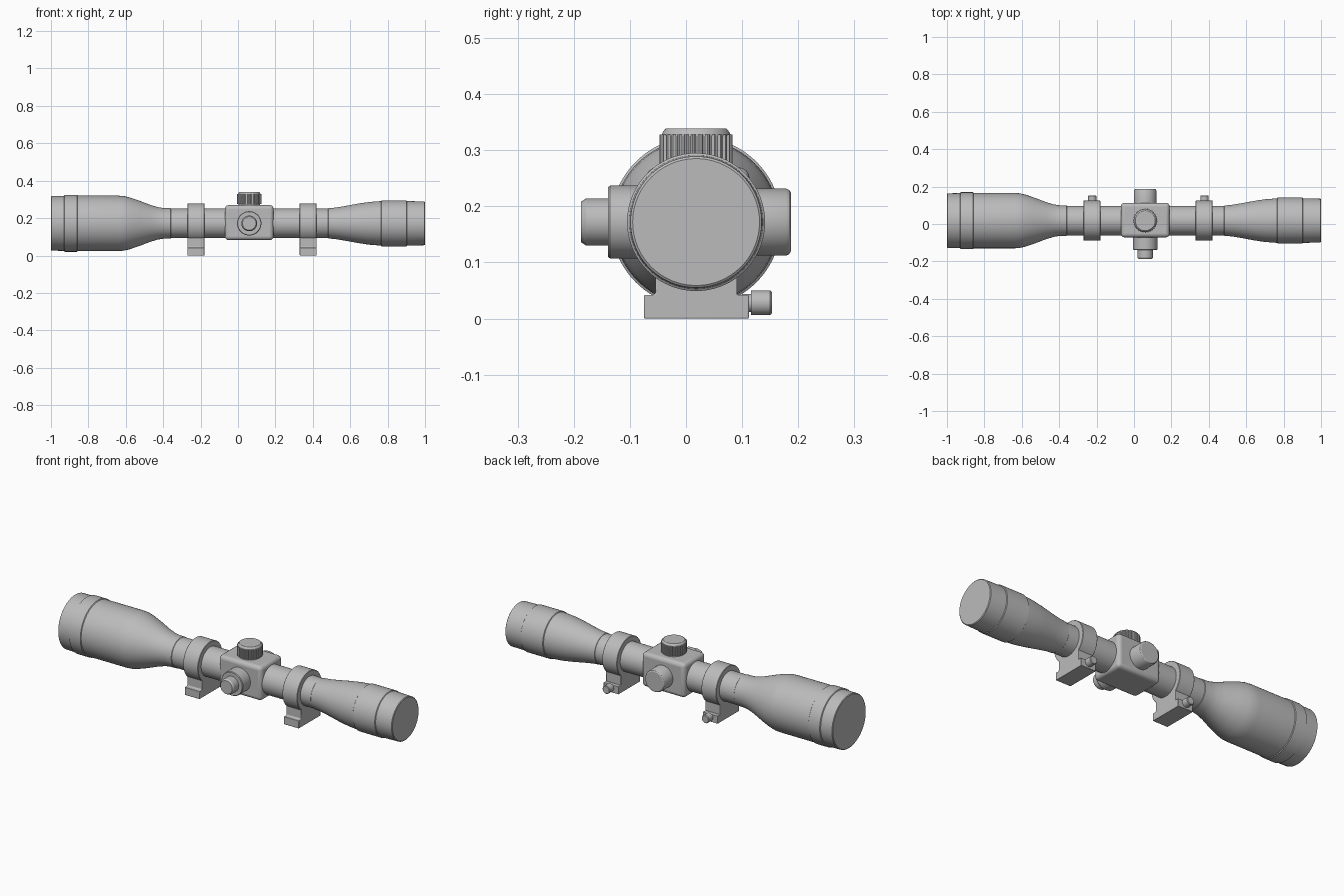
import bpy, bmesh, math
from mathutils import Vector

if "Cube" in bpy.data.objects:
    bpy.data.objects.remove(bpy.data.objects["Cube"], do_unlink=True)

CY, CZ = 0.018, 0.172      # optical axis
TX = 0.06                  # turret centre along the tube
X, Y, Z = Vector((1, 0, 0)), Vector((0, 1, 0)), Vector((0, 0, 1))

grey = bpy.data.materials.new("satin grey")
grey.use_nodes = True
grey.diffuse_color = (0.5, 0.5, 0.5, 1)
grey.node_tree.nodes["Principled BSDF"].inputs["Base Color"].default_value = (0.5, 0.5, 0.5, 1)


def finish(name, bm, bevel=0.0, segments=2):
    bmesh.ops.recalc_face_normals(bm, faces=bm.faces)
    mesh = bpy.data.meshes.new(name)
    bm.to_mesh(mesh)
    bm.free()
    mesh.materials.append(grey)
    obj = bpy.data.objects.new(name, mesh)
    bpy.context.collection.objects.link(obj)
    if bevel:
        mod = obj.modifiers.new("Rounded edges", "BEVEL")
        mod.width, mod.segments = bevel, segments
    bpy.ops.object.select_all(action="DESELECT")
    obj.select_set(True)
    bpy.context.view_layer.objects.active = obj
    bpy.ops.object.shade_smooth_by_angle(angle=math.radians(30))
    return obj


def lathe(name, profile, axis, origin, sides=64, groove=0.0):
    """Turn (distance, radius) pairs about an axis; groove cuts knurling."""
    bm = bmesh.new()
    turn = Z.rotation_difference(axis)
    rings = []
    for d, r in profile:
        ring = []
        for i in range(sides):
            a = math.tau * i / sides
            rr = r - (groove if i % 4 < 2 else 0)
            ring.append(bm.verts.new(Vector(origin) + turn @ Vector((rr * math.cos(a), rr * math.sin(a), d))))
        rings.append(ring)
    for lo, hi in zip(rings, rings[1:]):
        for i in range(sides):
            j = (i + 1) % sides
            bm.faces.new((lo[i], lo[j], hi[j], hi[i]))
    bm.faces.new(rings[0])
    bm.faces.new(rings[-1])
    return finish(name, bm)


def extrude_x(name, outline, x0, x1, bevel=0.0):
    bm = bmesh.new()
    face = bm.faces.new([bm.verts.new((x0, y, z)) for y, z in outline])
    out = bmesh.ops.extrude_face_region(bm, geom=[face])
    moved = [v for v in out["geom"] if isinstance(v, bmesh.types.BMVert)]
    bmesh.ops.translate(bm, verts=moved, vec=(x1 - x0, 0, 0))
    return finish(name, bm, bevel)


# Main tube with objective bell and eyepiece
lathe("scope_tube", [
    (-1, 0.142), (-0.997, 0.146), (-0.93, 0.147), (-0.927, 0.152), (-0.86, 0.152),
    (-0.857, 0.148), (-0.64, 0.148), (-0.61, 0.146), (-0.58, 0.139), (-0.53, 0.122),
    (-0.47, 0.099), (-0.43, 0.087), (-0.40, 0.082), (-0.36, 0.081), (-0.358, 0.079),
    (0.482, 0.079), (0.484, 0.081), (0.52, 0.084), (0.57, 0.092), (0.64, 0.105),
    (0.70, 0.114), (0.765, 0.119), (0.768, 0.123), (0.90, 0.123), (0.903, 0.119),
    (0.997, 0.117), (1, 0.113)], X, (0, CY, CZ), 96)

# Turret housing
bm = bmesh.new()
bmesh.ops.create_cube(bm, size=1)
bmesh.ops.scale(bm, verts=bm.verts, vec=(0.26, 0.185, 0.187))
bmesh.ops.translate(bm, verts=bm.verts, vec=(TX, 0.021, 0.176))
finish("turret_housing", bm, 0.02, 4)

# Elevation turret: neck, knurled grip and cap
top = (TX, CY, 0)
lathe("elevation_neck", [(0.25, 0.058), (0.285, 0.058)], Z, top)
lathe("elevation_grip", [(0.276, 0.065), (0.328, 0.065)], Z, top, 120, 0.004)
lathe("elevation_cap", [(0.325, 0.062), (0.329, 0.061), (0.337, 0.056), (0.339, 0.053)], Z, top)

# Side turrets on the back and front
lathe("back_turret", [(0.10, 0.06), (0.178, 0.06), (0.184, 0.057), (0.187, 0.052)], Y, (TX, 0, CZ))
lathe("front_turret_base", [(0.05, 0.065), (0.135, 0.065), (0.139, 0.062)], -Y, (TX, 0, CZ))
lathe("front_turret_knob", [(0.13, 0.042), (0.178, 0.042), (0.187, 0.036)], -Y, (TX, 0, CZ))

# Mounting rings with feet and clamp screws
foot = [(-0.054, 0.13), (-0.054, 0.046), (-0.058, 0.042), (-0.075, 0.042), (-0.075, 0),
        (0.112, 0), (0.112, 0.042), (0.091, 0.042), (0.091, 0.13)]
for side, x in (("objective", -0.225), ("eyepiece", 0.375)):
    lathe(side + "_ring", [(-0.045, 0.105), (-0.043, 0.107), (0.043, 0.107), (0.045, 0.105)], X, (x, CY, CZ))
    extrude_x(side + "_mount_foot", foot, x - 0.045, x + 0.045, 0.002)
    lathe(side + "_clamp_screw", [(0.10, 0.016), (0.116, 0.016), (0.116, 0.022), (0.15, 0.022), (0.153, 0.019)],
          Y, (x + 0.002, 0, 0.028), 32)
